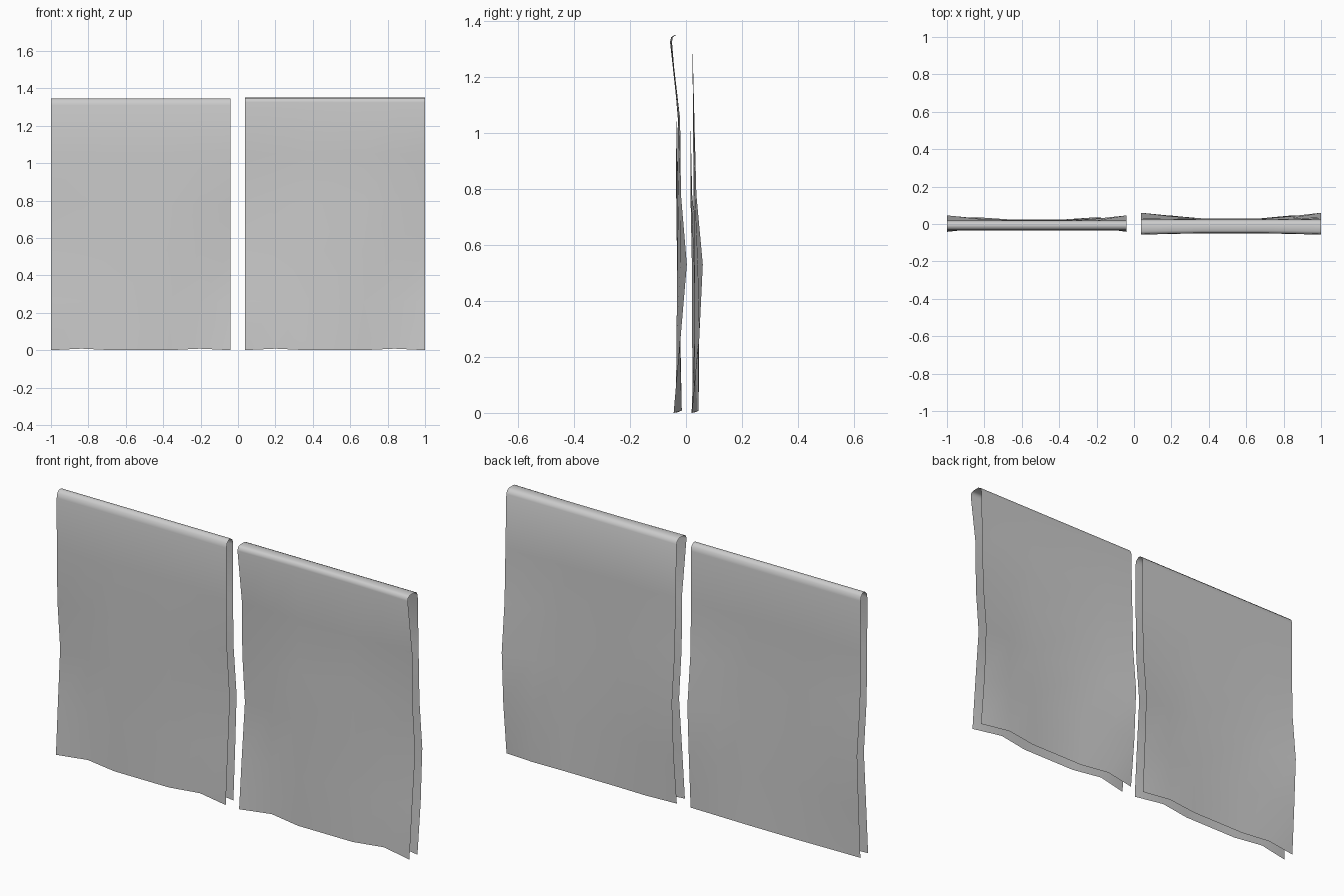
import bpy, bmesh

# Column positions across the width: edge, ripple, middle, mirrored
COLS = [(0, 0), (0.17, 1), (0.34, 2), (0.66, 2), (0.83, 1), (1, 0)]

# Strips running from front hem over the bar to back hem:
# z, then y at the edge, ripple and middle columns
LEFT_ROWS = [
    (0.0, -0.042, -0.018, -0.035), (0.26, -0.026, -0.024, -0.033),
    (0.53, -0.008, -0.026, -0.032), (0.78, -0.03, -0.034, -0.035),
    (1.05, -0.035, -0.035, -0.035), (1.31, -0.036, -0.036, -0.036),
    (1.333, -0.031, -0.031, -0.031), (1.346, -0.016, -0.016, -0.016),
    (1.346, 0.0, 0.0, 0.0), (1.333, 0.014, 0.014, 0.014),
    (1.31, 0.018, 0.018, 0.018), (1.05, 0.016, 0.016, 0.016),
    (0.78, 0.022, 0.018, 0.016), (0.53, 0.046, 0.028, 0.021),
    (0.26, 0.034, 0.03, 0.022), (0.0, 0.02, 0.036, 0.025)]
RIGHT_ROWS = [
    (0.0, -0.044, -0.015, -0.036), (0.26, -0.022, -0.02, -0.034),
    (0.53, 0.003, -0.02, -0.031), (0.78, -0.018, -0.027, -0.033),
    (1.05, -0.021, -0.027, -0.029), (1.325, -0.057, -0.053, -0.05),
    (1.342, -0.053, -0.05, -0.047), (1.349, -0.04, -0.037, -0.035),
    (1.35, 0.0, 0.0, 0.0), (1.342, 0.016, 0.016, 0.016),
    (1.325, 0.023, 0.023, 0.023), (1.05, 0.03, 0.027, 0.025),
    (0.78, 0.037, 0.031, 0.027), (0.53, 0.06, 0.041, 0.03),
    (0.26, 0.047, 0.044, 0.03), (0.0, 0.021, 0.045, 0.028)]


def hanging_towel(name, x0, x1, rows):
    bm = bmesh.new()
    grid = []
    for z, *ys in rows:
        # hem lifts slightly where the ripple is
        grid.append([bm.verts.new((x0 + (x1 - x0) * u, ys[k],
                                   z + (0.008 if z == 0 and k == 1 else 0)))
                     for u, k in COLS])
    for a, b in zip(grid, grid[1:]):
        for i in range(len(COLS) - 1):
            bm.faces.new((a[i], a[i + 1], b[i + 1], b[i]))
    for f in bm.faces:
        f.smooth = True
    mesh = bpy.data.meshes.new(name)
    bm.to_mesh(mesh)
    bm.free()
    ob = bpy.data.objects.new(name, mesh)
    bpy.context.collection.objects.link(ob)
    return ob


# Two folded towels side by side
hanging_towel("left_towel", -1.0, -0.04, LEFT_ROWS)
hanging_towel("right_towel", 0.037, 1.0, RIGHT_ROWS)
